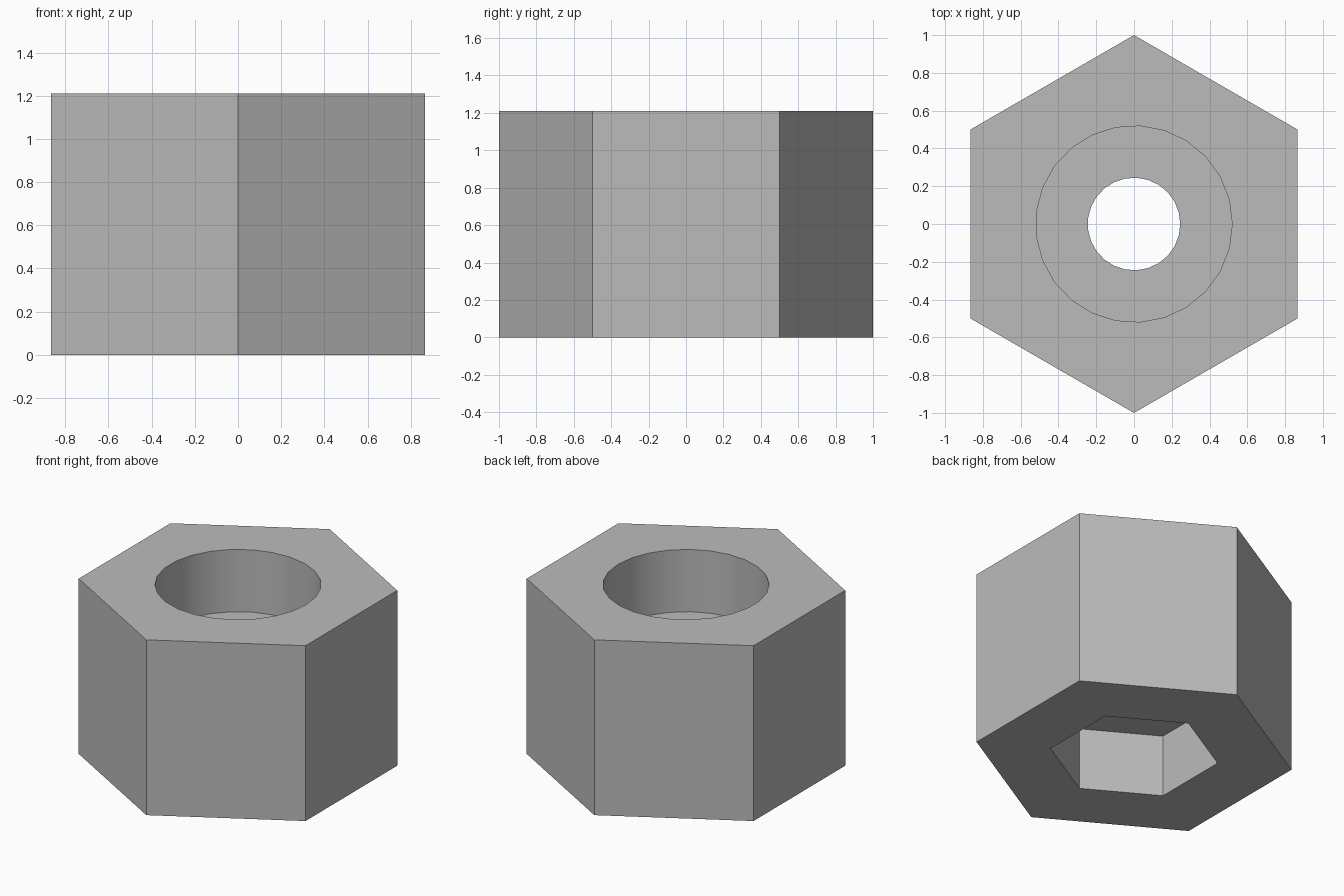
import bpy
import math

HEIGHT = 1.21
RECESS = 0.43      # depth of the top bore and of the bottom pocket
ROUND = 25         # sides of the round holes

cube = bpy.data.objects.get("Cube")
if cube:
    bpy.data.objects.remove(cube, do_unlink=True)

grey = bpy.data.materials.new("plain_grey")
grey.use_nodes = True
colour = (0.5, 0.5, 0.5, 1)
grey.diffuse_color = colour
grey.node_tree.nodes["Principled BSDF"].inputs["Base Color"].default_value = colour


def prism(name, sides, radius, low, high, first_angle):
    """Upright prism whose first corner lies at first_angle from +x."""
    bpy.ops.mesh.primitive_cylinder_add(
        vertices=sides, radius=radius, depth=high - low,
        location=(0, 0, (low + high) / 2),
        rotation=(0, 0, first_angle - math.pi / 2))
    bpy.ops.object.transform_apply(location=True, rotation=True, scale=True)
    obj = bpy.context.object
    obj.name = name
    obj.data.materials.append(grey)
    return obj


# Hexagonal body with a corner pointing to the front
body = prism("hex_body", 6, 1, 0, HEIGHT, math.pi / 2)

# Round bore on top, hexagonal pocket below, through hole between them
cutters = [
    prism("top_bore_cutter", ROUND, 0.52, HEIGHT - RECESS, HEIGHT + 0.2, 0),
    prism("nut_pocket_cutter", 6, 0.53, -0.2, RECESS, math.pi / 2),
    prism("through_hole_cutter", ROUND, 0.245, -0.3, HEIGHT + 0.3, 0),
]
for cutter in cutters:
    cutter.hide_render = True
    bpy.ops.object.select_all(action="DESELECT")
    body.select_set(True)
    bpy.context.view_layer.objects.active = body
    cut = body.modifiers.new(cutter.name, "BOOLEAN")
    cut.operation = "DIFFERENCE"
    cut.solver = "EXACT"
    cut.object = cutter
    bpy.ops.object.modifier_apply(modifier=cut.name)
    bpy.data.objects.remove(cutter, do_unlink=True)

# Smooth round walls, crisp corners
bpy.ops.object.shade_smooth_by_angle(angle=math.radians(30))
